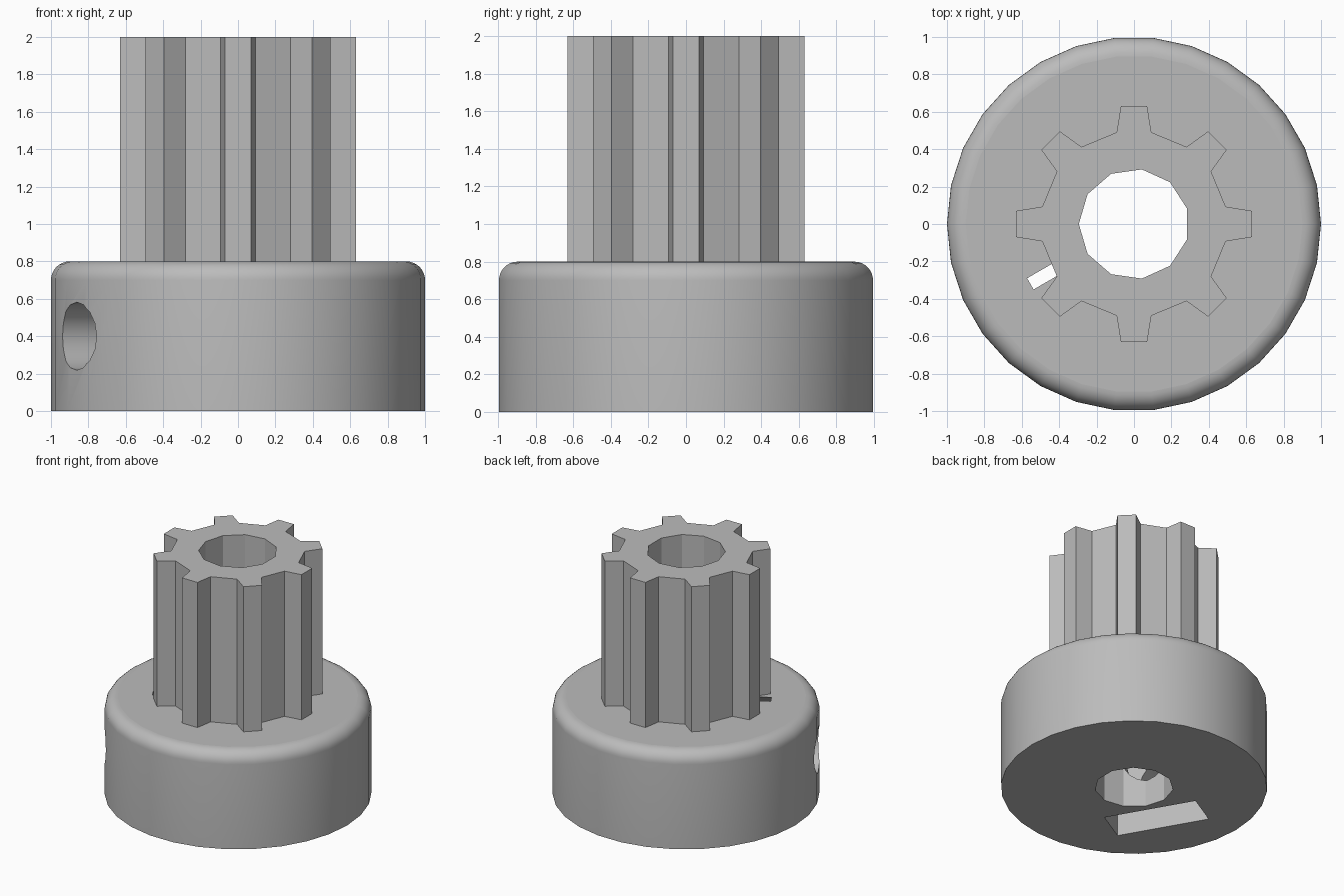
import bpy, bmesh, math
from mathutils import Matrix

if "Cube" in bpy.data.objects:
    bpy.data.objects.remove(bpy.data.objects["Cube"], do_unlink=True)

grey = bpy.data.materials.new("plain grey")
grey.use_nodes = True
COLOUR = (0.5, 0.5, 0.5, 1)
grey.diffuse_color = COLOUR
grey.node_tree.nodes["Principled BSDF"].inputs["Base Color"].default_value = COLOUR


def circle(radius, sides, start=0.0):
    return [(radius * math.cos(start + math.tau * i / sides),
             radius * math.sin(start + math.tau * i / sides)) for i in range(sides)]


def loft(name, rings, matrix=None):
    """Closed solid through a stack of (outline, height) rings."""
    bm = bmesh.new()
    loops = [[bm.verts.new((x, y, z)) for x, y in outline] for outline, z in rings]
    n = len(loops[0])
    for low, high in zip(loops, loops[1:]):
        for i in range(n):
            j = (i + 1) % n
            bm.faces.new((low[i], low[j], high[j], high[i]))
    bm.faces.new(loops[0][::-1])
    bm.faces.new(loops[-1])
    if matrix:
        bm.transform(matrix)
    bmesh.ops.recalc_face_normals(bm, faces=bm.faces)
    mesh = bpy.data.meshes.new(name)
    bm.to_mesh(mesh)
    bm.free()
    mesh.materials.append(grey)
    obj = bpy.data.objects.new(name, mesh)
    bpy.context.collection.objects.link(obj)
    return obj


# Hub: cylinder with a rounded top rim
FILLET, STEPS = 0.1, 8
rings = [(circle(1, 30), 0)]
for k in range(STEPS + 1):
    a = math.pi / 2 * k / STEPS
    rings.append((circle(1 - FILLET * (1 - math.cos(a)), 30),
                  0.8 - FILLET * (1 - math.sin(a))))
pulley = loft("toothed_pulley", rings)

# Gear: eight tapered teeth around the upper shaft
outline = []
for i in range(8):
    c, s = math.cos(math.tau * i / 8), math.sin(math.tau * i / 8)
    for r, t in ((0.49, -0.093), (0.63, -0.07), (0.63, 0.07), (0.49, 0.093)):
        outline.append((r * c - t * s, r * s + t * c))
gear = loft("gear", [(outline, 0.6), (outline, 2)])

# Cutters: shaft bore, radial screw hole and captive nut slot
bore_outline = circle(0.295, 11, math.pi)
bore = loft("bore", [(bore_outline, -0.2), (bore_outline, 2.2)])

# local z runs outward along the screw, local x points down
radial = (Matrix.Translation((0, 0, 0.4)) @ Matrix.Rotation(math.radians(210), 4, "Z")
          @ Matrix.Rotation(math.pi / 2, 4, "Y"))
hole_outline = circle(0.182, 16)
screw_hole = loft("screw_hole", [(hole_outline, 0.1), (hole_outline, 1.2)], radial)

nut_outline = [(-0.42, 0), (-0.21, -0.364), (0.6, -0.364), (0.6, 0.364), (-0.21, 0.364)]
nut_slot = loft("nut_slot", [(nut_outline, 0.35), (nut_outline, 0.64)], radial)

# Join the gear and cut the openings
helpers = [(gear, "UNION"), (bore, "DIFFERENCE"),
           (screw_hole, "DIFFERENCE"), (nut_slot, "DIFFERENCE")]
for helper, operation in helpers:
    mod = pulley.modifiers.new(helper.name, "BOOLEAN")
    mod.operation, mod.object, mod.solver = operation, helper, "EXACT"
    helper.hide_render = True
depsgraph = bpy.context.evaluated_depsgraph_get()
solid = bpy.data.meshes.new_from_object(pulley.evaluated_get(depsgraph))
pulley.modifiers.clear()
pulley.data = solid
for helper, _ in helpers:
    bpy.data.objects.remove(helper, do_unlink=True)

# Smooth the round walls, keep the level faces flat
bpy.ops.object.select_all(action="DESELECT")
pulley.select_set(True)
bpy.context.view_layer.objects.active = pulley
bpy.ops.object.shade_smooth_by_angle(angle=math.radians(30))
for face in pulley.data.polygons:
    if abs(face.normal.z) > 0.999:
        face.use_smooth = False
